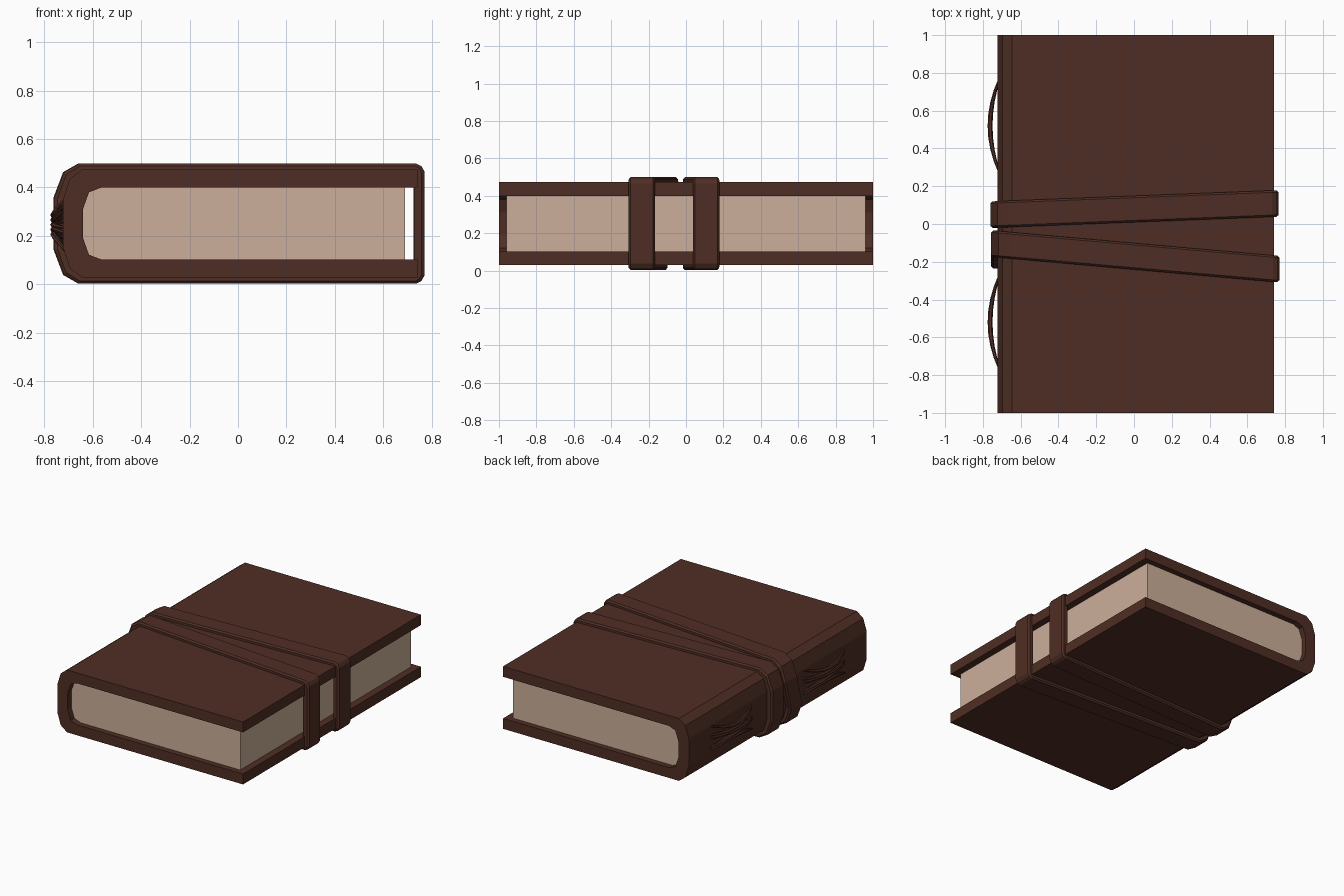
import bpy, bmesh, math

if "Cube" in bpy.data.objects:
    bpy.data.objects.remove(bpy.data.objects["Cube"])


def material(name, rgb):
    m = bpy.data.materials.new(name)
    m.diffuse_color = (*rgb, 1)
    m.use_nodes = True
    m.node_tree.nodes["Principled BSDF"].inputs["Base Color"].default_value = m.diffuse_color
    return m


LEATHER = material("brown leather", (0.078, 0.027, 0.018))
PAPER = material("aged paper", (0.60, 0.43, 0.32))


def finish(bm, name, mat):
    bmesh.ops.recalc_face_normals(bm, faces=bm.faces)
    me = bpy.data.meshes.new(name)
    bm.to_mesh(me)
    bm.free()
    me.materials.append(mat)
    ob = bpy.data.objects.new(name, me)
    bpy.context.collection.objects.link(ob)
    return ob


def extrude_profile(name, pts, half, mat):
    """Extrude a closed x-z outline along y, symmetric about y = 0."""
    bm = bmesh.new()
    face = bm.faces.new([bm.verts.new((x, -half, z)) for x, z in pts])
    new = bmesh.ops.extrude_face_region(bm, geom=[face], use_keep_orig=True)["geom"]
    for v in new:
        if isinstance(v, bmesh.types.BMVert):
            v.co.y = half
    return finish(bm, name, mat)


def loft(name, rings, closed, mat):
    """Join successive rings of points into a band."""
    bm = bmesh.new()
    rs = [[bm.verts.new(p) for p in ring] for ring in rings]
    n = len(rs[0])
    for i in range(len(rs) if closed else len(rs) - 1):
        a, b = rs[i], rs[(i + 1) % len(rs)]
        for k in range(n):
            bm.faces.new((a[k], a[(k + 1) % n], b[(k + 1) % n], b[k]))
    if not closed:
        bm.faces.new(rs[0])
        bm.faces.new(rs[-1])
    return finish(bm, name, mat)


# wraparound cover: C-shaped profile with a faceted rounded spine
MID = 0.251
upper_out = [(0.74, 0.473), (-0.645, 0.473), (-0.695, 0.435), (-0.722, 0.35)]
upper_in = [(0.74, 0.399), (-0.565, 0.399), (-0.615, 0.38), (-0.64, 0.31)]


def flip(pts):
    return [(x, 2 * MID - z) for x, z in reversed(pts)]


cover = upper_out + flip(upper_out) + upper_in + []
cover = upper_out + flip(upper_out) + list(reversed(flip(upper_in))) + list(reversed(upper_in))
extrude_profile("cover", cover, 1.0, LEATHER)

# page block, rounded at the spine
pages = [(0.69, 0.399)] + upper_in[1:]
extrude_profile("page_block", pages + flip(pages), 0.96, PAPER)

# straps: closed bands around the book, slanting between spine and fore edge
outer = [(0.77, 0.465), (0.757, 0.488), (0.735, 0.499), (-0.655, 0.499),
         (-0.718, 0.463), (-0.757, 0.36)]
inner = [(0.728, 0.455), (0.728, 0.46), (0.722, 0.465), (-0.645, 0.465),
         (-0.69, 0.43), (-0.715, 0.35)]


def strap(name, fore, spine_top, spine_low, shift):
    out, inn = outer + flip(outer), inner + flip(inner)
    rings = []
    for i, ((x, z), (xi, zi)) in enumerate(zip(out, inn)):
        end = spine_top if i < len(outer) else spine_low
        t = (0.75 - x) / 1.5
        y = fore + (end - fore) * min(max(t, 0), 1)
        x, xi = x + shift, xi + shift
        # point a little below the outer surface for the chamfered edge
        xm, zm = x + (xi - x) * 0.3, z + (zi - z) * 0.3
        rings.append([(xi, y - 0.07, zi), (xm, y - 0.07, zm), (x, y - 0.06, z),
                      (x, y + 0.06, z), (xm, y + 0.07, zm), (xi, y + 0.07, zi)])
    loft(name, rings, True, LEATHER)


strap("front_strap", -0.237, -0.105, -0.165, 0.0)
strap("back_strap", 0.108, 0.05, 0.05, -0.004)

# spine stitching: bowed threads, spread at the ends and gathered mid-way
for side in (-1, 1):
    for k in range(5):
        u = (k - 2) / 2
        rings = []
        for s in range(9):
            t = s / 4 - 1
            bow = 1 - t * t
            x = -0.712 - 0.05 * bow
            z = MID - 0.005 + u * (0.095 - 0.055 * bow) + 0.012 * t * (-1) ** k
            y = side * 0.52 + 0.25 * t
            r = 0.006 + 0.007 * bow
            rings.append([(x + r * math.cos(a), y, z + r * math.sin(a))
                          for a in (j * math.tau / 6 for j in range(6))])
        loft(f"spine_thread_{'near' if side < 0 else 'far'}_{k + 1}", rings, False, LEATHER)
